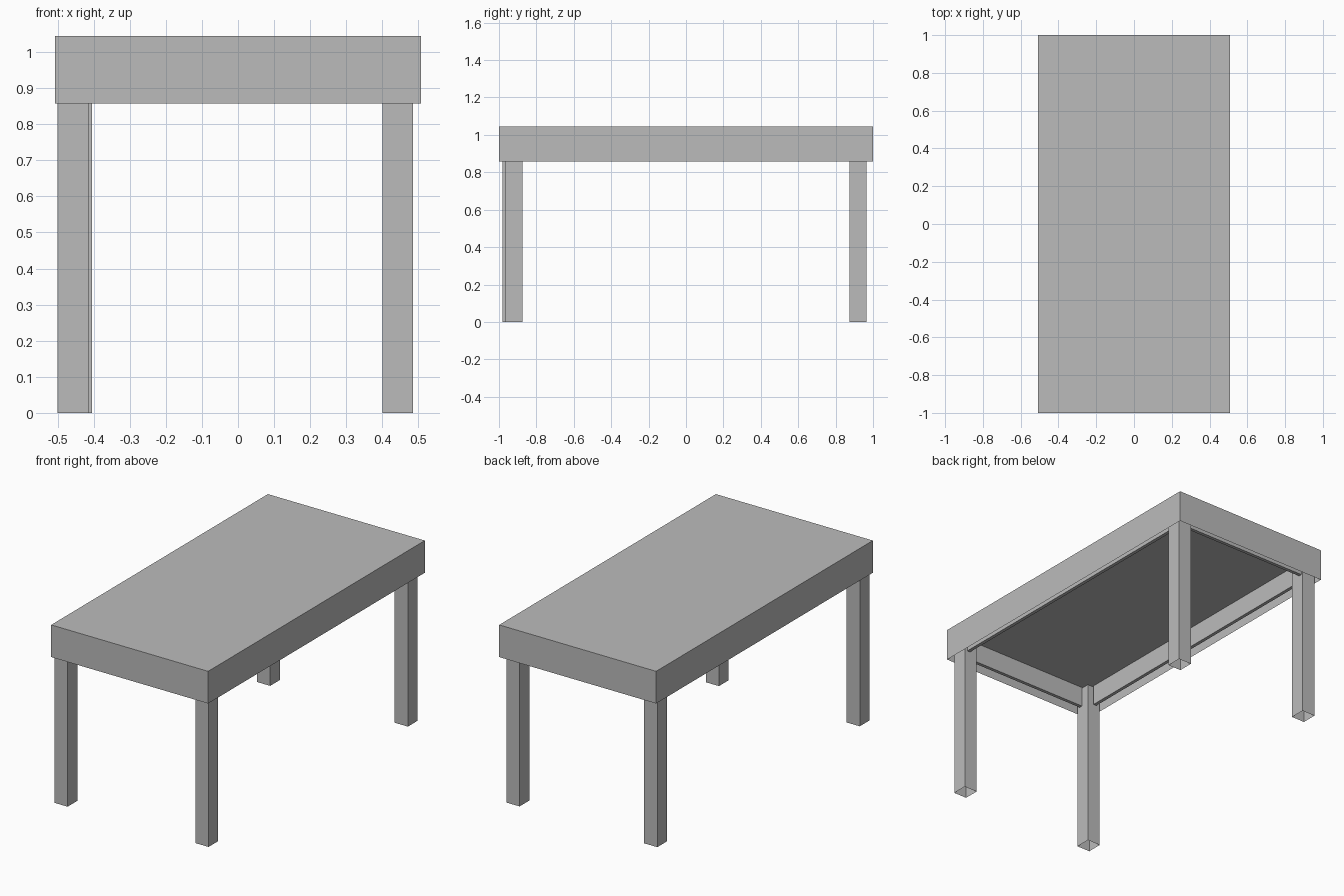
import bpy
import bmesh

if "Cube" in bpy.data.objects:
    bpy.data.objects.remove(bpy.data.objects["Cube"], do_unlink=True)

GREY = (0.5, 0.5, 0.5, 1.0)
grey = bpy.data.materials.new("plain_grey")
grey.use_nodes = True
grey.diffuse_color = GREY
grey.node_tree.nodes["Principled BSDF"].inputs["Base Color"].default_value = GREY


def box(name, low, high, open_bottom=False):
    """Box between two corners, optionally without its bottom face."""
    bm = bmesh.new()
    bmesh.ops.create_cube(bm, size=1)
    for v in bm.verts:
        v.co = [high[i] if v.co[i] > 0 else low[i] for i in range(3)]
    bm.normal_update()
    if open_bottom:
        bottom = [f for f in bm.faces if f.normal.z < -0.5]
        bmesh.ops.delete(bm, geom=bottom, context='FACES')
    mesh = bpy.data.meshes.new(name)
    bm.to_mesh(mesh)
    bm.free()
    mesh.materials.append(grey)
    obj = bpy.data.objects.new(name, mesh)
    bpy.context.collection.objects.link(obj)
    return obj


HALF_X, HALF_Y = 0.507, 1.0
SKIRT_Z, UNDER_Z, TOP_Z = 0.857, 0.99, 1.045

# Table top: thin outer shell with a deep skirt, and the board inside it
box("table_top_shell", (-HALF_X, -HALF_Y, SKIRT_Z), (HALF_X, HALF_Y, TOP_Z), True)
box("table_top_board", (-0.5, -0.99, UNDER_Z), (0.5, 0.99, TOP_Z - 0.005))

# Hollow legs, one of them set slightly further out
LEG_X, LEG_Y = 0.085, 0.09
legs = {
    "front_left_leg": (0.4, -0.965),
    "front_right_leg": (-0.5, -0.98),
    "back_left_leg": (0.4, 0.875),
    "back_right_leg": (-0.49, 0.875),
}
for name, (x, y) in legs.items():
    box(name, (x, y, 0), (x + LEG_X, y + LEG_Y, UNDER_Z), True)

# Apron rails between the legs, set in from the skirt
RAIL_Z = 0.872
for side, label in ((1, "left"), (-1, "right")):
    xs = sorted((side * 0.447, side * 0.467))
    box(label + "_rail", (xs[0], -0.88, RAIL_Z), (xs[1], 0.88, UNDER_Z))
for side, label in ((-1, "front"), (1, "back")):
    ys = sorted((side * 0.935, side * 0.955))
    box(label + "_rail", (-0.41, ys[0], RAIL_Z), (0.41, ys[1], UNDER_Z))
